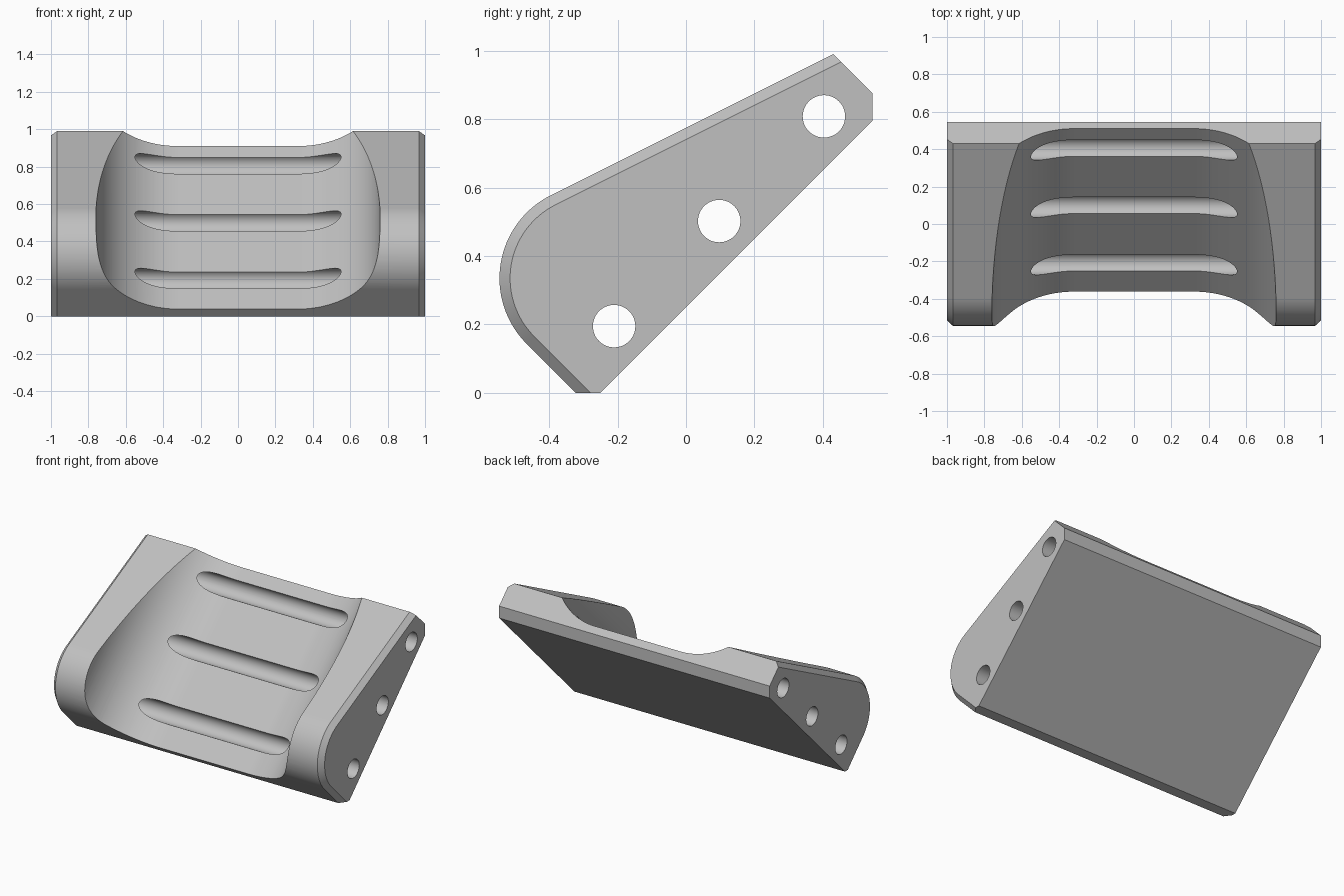
import bpy, bmesh
from math import sin, cos, sqrt, pi, radians
from mathutils import Vector

cube = bpy.data.objects.get("Cube")
if cube:
    bpy.data.objects.remove(cube, do_unlink=True)

grey = bpy.data.materials.new("plain grey")
grey.use_nodes = True
colour = (0.53, 0.53, 0.53, 1)
grey.diffuse_color = colour
grey.node_tree.nodes["Principled BSDF"].inputs["Base Color"].default_value = colour


def loft(name, rings):
    """Solid through matching rings of points, closed with a cap at each end."""
    bm = bmesh.new()
    loops = [[bm.verts.new(p) for p in ring] for ring in rings]
    n = len(loops[0])
    for a, b in zip(loops, loops[1:]):
        for i in range(n):
            j = (i + 1) % n
            bm.faces.new((a[i], a[j], b[j], b[i]))
    bm.faces.new(loops[0])
    bm.faces.new(loops[-1])
    bmesh.ops.recalc_face_normals(bm, faces=bm.faces)
    mesh = bpy.data.meshes.new(name)
    bm.to_mesh(mesh)
    bm.free()
    mesh.materials.append(grey)
    obj = bpy.data.objects.new(name, mesh)
    bpy.context.collection.objects.link(obj)
    return obj


def arc(cy, cz, r, start, end, steps):
    angles = [radians(start + (end - start) * i / steps) for i in range(steps + 1)]
    return [(cy + r * cos(a), cz + r * sin(a)) for a in angles]


# Wedge side profile; inset pulls in the sloped and rounded front only
def side_profile(x, inset):
    pts = [(-0.25, 0), (0.545, 0.795), (0.545, 0.875),
           (0.43 + 0.745 * inset, 0.99 - 0.745 * inset)]
    pts += arc(-0.274, 0.335, 0.271 - inset, 116.565, 225, 32)
    pts.append((-0.323 + sqrt(2) * inset, 0))
    return [(x, y, z) for y, z in pts]


body = loft("wedge_body", [side_profile(-1, 0.031), side_profile(-0.968, 0),
                           side_profile(0.968, 0), side_profile(1, 0.031)])

# Round-sided trough, running parallel to the back face
right_half = [(0.32, 0)] + arc(0.32, 0.44, 0.44, -90, 0, 32)[1:] + [(0.76, 1)]
section = right_half + [(-x, h) for x, h in reversed(right_half)]
along = Vector((0, 1, 1)).normalized()
up = Vector((0, -1, 1)).normalized()
floor = Vector((0, 0, 0.4))
cutters = [loft("trough_cutter", [
    [floor + Vector((x, 0, 0)) + up * h + along * s for x, h in section]
    for s in (-1.5, 2)])]

# Cross holes, which break through the trough floor as slots
for y in (-0.21, 0.097, 0.403):
    circle = arc(y, y + 0.405, 0.062, 0, 360, 48)[:-1]
    cutters.append(loft("hole_cutter", [[(x, a, b) for a, b in circle]
                                        for x in (-1.2, 1.2)]))

bpy.ops.object.select_all(action="DESELECT")
bpy.context.view_layer.objects.active = body
body.select_set(True)
for cutter in cutters:
    cutter.hide_render = True
    mod = body.modifiers.new("cut", "BOOLEAN")
    mod.operation = "DIFFERENCE"
    mod.solver = "EXACT"
    mod.object = cutter
    bpy.ops.object.modifier_apply(modifier=mod.name)
    bpy.data.objects.remove(cutter, do_unlink=True)

bpy.ops.object.shade_smooth_by_angle(angle=radians(25))
normals = body.modifiers.new("flat_panels", "WEIGHTED_NORMAL")
normals.keep_sharp = True
